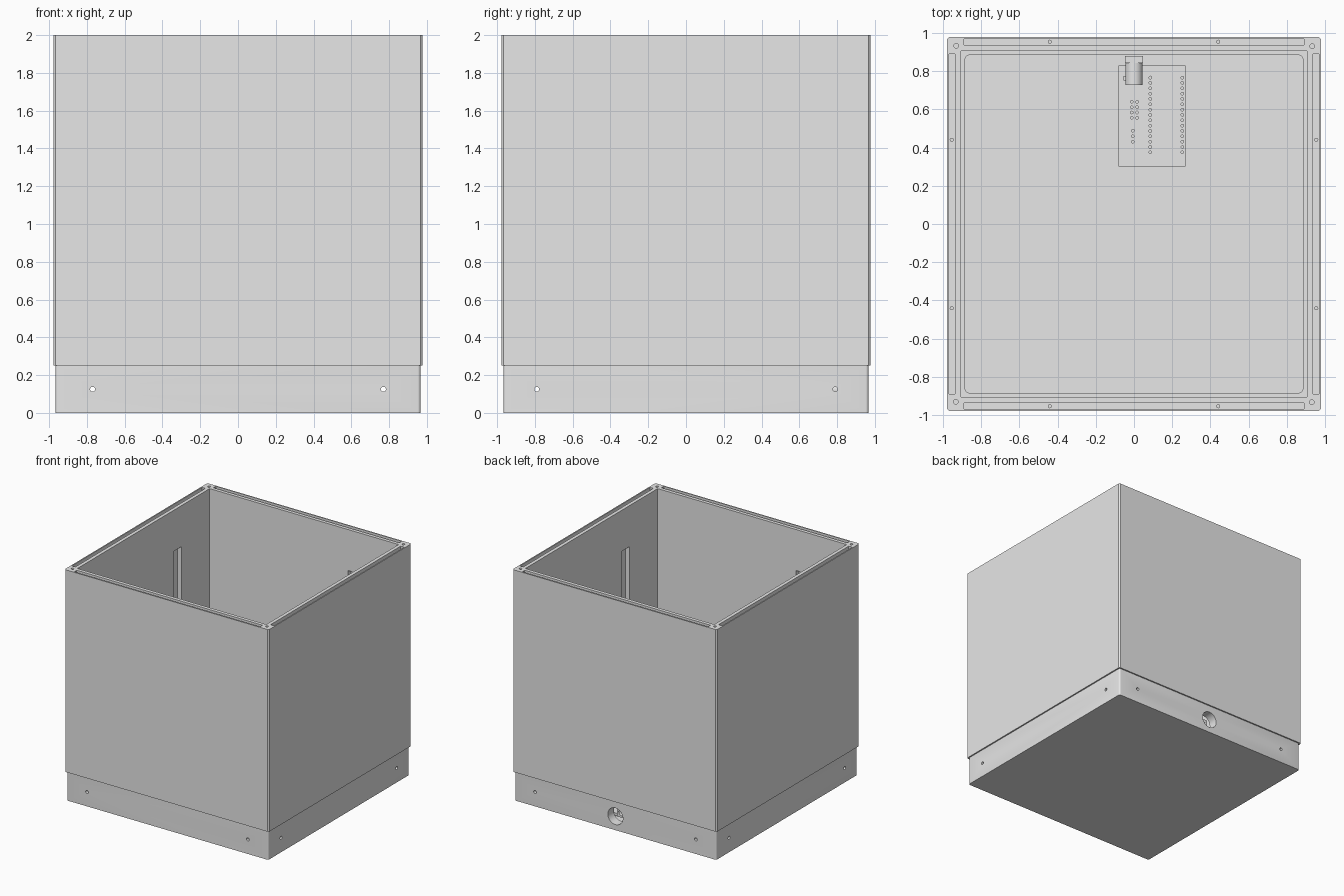
import bpy, bmesh, math
from mathutils import Matrix, Vector

if "Cube" in bpy.data.objects:
    bpy.data.objects.remove(bpy.data.objects["Cube"])

grey = bpy.data.materials.new("light grey plastic")
grey.diffuse_color = (0.8, 0.8, 0.8, 1)
grey.use_nodes = True
grey.node_tree.nodes["Principled BSDF"].inputs["Base Color"].default_value = grey.diffuse_color


def make(name, bm):
    bmesh.ops.recalc_face_normals(bm, faces=bm.faces)
    me = bpy.data.meshes.new(name)
    bm.to_mesh(me)
    bm.free()
    me.materials.append(grey)
    ob = bpy.data.objects.new(name, me)
    bpy.context.collection.objects.link(ob)
    return ob


def add_box(bm, lo, hi):
    lo, hi = Vector(lo), Vector(hi)
    m = Matrix.Translation((lo + hi) / 2) @ Matrix.Diagonal((*(hi - lo), 1))
    return bmesh.ops.create_cube(bm, size=1, matrix=m)["verts"]


def add_rod(bm, centre, r, length, axis="z", seg=24):
    rot = {"x": Matrix.Rotation(math.pi / 2, 4, "Y"),
           "y": Matrix.Rotation(math.pi / 2, 4, "X"), "z": Matrix()}[axis]
    bmesh.ops.create_cone(bm, cap_ends=True, segments=seg, radius1=r, radius2=r,
                          depth=length, matrix=Matrix.Translation(centre) @ rot)


def box(name, lo, hi, r=0, seg=1, pick=None):
    """Box whose vertical edges (those passing pick) are rounded by r."""
    bm = bmesh.new()
    add_box(bm, lo, hi)
    if r:
        es = [e for e in bm.edges
              if abs(e.verts[0].co.z - e.verts[1].co.z) > 0.001
              and (pick is None or pick(e.verts[0].co))]
        bmesh.ops.bevel(bm, geom=es, offset=r, segments=seg, profile=0.5, affect="EDGES")
    return make(name, bm)


def rods(name, items):
    bm = bmesh.new()
    for it in items:
        add_rod(bm, *it)
    return make(name, bm)


def cut(ob, cutter):
    mod = ob.modifiers.new("cut", "BOOLEAN")
    mod.operation, mod.solver, mod.object = "DIFFERENCE", "EXACT", cutter
    bpy.context.view_layer.objects.active = ob
    bpy.ops.object.modifier_apply(modifier=mod.name)
    bpy.data.objects.remove(cutter, do_unlink=True)


def smooth(ob):
    bpy.ops.object.select_all(action="DESELECT")
    ob.select_set(True)
    bpy.context.view_layer.objects.active = ob
    bpy.ops.object.shade_smooth_by_angle(angle=math.radians(35))


# Base tray: rounded open box with screw holes and a cable opening at the back
tray = box("base_tray", (-0.966, -0.966, 0), (0.966, 0.966, 0.25), 0.015, 4)
cut(tray, box("cavity", (-0.885, -0.885, 0.04), (0.885, 0.885, 0.4), 0.03, 5))
cut(tray, rods("screws_y", [((x, 0, 0.125), 0.013, 2.2, "y") for x in (-0.77, 0.77)]))
cut(tray, rods("screws_x", [((0, y, 0.125), 0.013, 2.2, "x") for y in (-0.79, 0.79)]))
cut(tray, rods("opening", [((0, 0.93, 0.12), 0.072, 0.3, "y", 40)]))
smooth(tray)

# Four wall panels, pinwheel fashion: rim groove, screw holes, inner cable slot
O, I = 0.978, 0.905
for i, side in enumerate(("back", "right", "front", "left")):
    wall = box(side + "_wall", (-I, I, 0.25), (O, O, 2), 0.012, 1,
               lambda c: c.x > 0.9 and c.y > 0.95)
    cut(wall, box("groove", (-0.89, 0.935, 1.965), (0.89, 0.968, 2.1)))
    cut(wall, box("slot", (0.42, 0.8, 0.61), (0.52, 0.945, 1.645)))
    cut(wall, rods("rim_holes", [((x, 0.953, 1.97), 0.008, 0.1) for x in (-0.44, 0.44)]
                   + [((0.932, 0.93, 2), 0.012, 0.16)]))
    wall.rotation_euler.z = -i * math.pi / 2
    smooth(wall)

# Circuit board with rows of pin holes
board = box("circuit_board", (-0.08, 0.30, 0.05), (0.27, 0.83, 0.072))
pins = [(x, 0.375 + 0.0279 * k) for x in (0.085, 0.253) for k in range(15)]
pins += [(x, 0.555 + 0.028 * k) for x in (-0.012, 0.016) for k in range(4)]
pins += [(-0.006, 0.43 + 0.029 * k) for k in range(3)]
cut(board, rods("pin_holes", [((x, y, 0.06), 0.007, 0.1, "z", 12) for x, y in pins]))

# Board standoffs
for n, (x, y) in enumerate([(-0.05, 0.33), (0.24, 0.33), (-0.05, 0.69), (0.24, 0.8)]):
    rods(f"standoff_{n + 1}", [((x, y, 0.045), 0.012, 0.012)])

# Power socket: barrel, square collar and side tab, with a bore facing the opening
barrel = rods("socket_barrel", [((0, 0.785, 0.12), 0.045, 0.115, "y", 32)])
cut(barrel, rods("bore", [((0, 0.82, 0.12), 0.03, 0.1, "y", 32)]))
smooth(barrel)
collar = box("socket_collar", (-0.047, 0.842, 0.073), (0.047, 0.878, 0.167))
cut(collar, rods("bore", [((0, 0.86, 0.12), 0.03, 0.1, "y", 32)]))
smooth(collar)
box("socket_foot", (-0.04, 0.735, 0.07), (0.04, 0.842, 0.1))
box("socket_tab", (-0.055, 0.75, 0.07), (-0.04, 0.775, 0.1))
